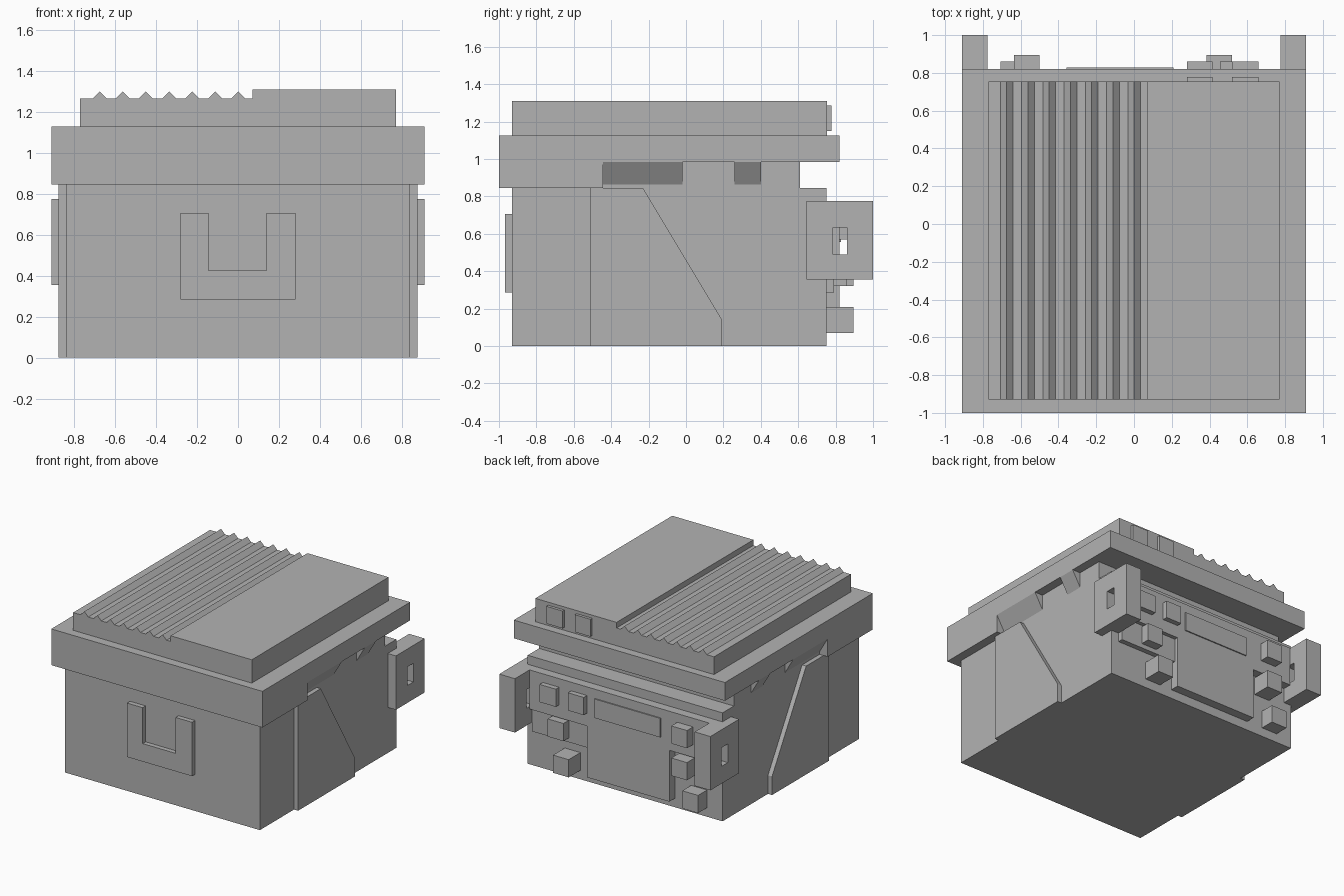
import bpy, bmesh
from mathutils import Vector

if "Cube" in bpy.data.objects:
    bpy.data.objects.remove(bpy.data.objects["Cube"])

grey = bpy.data.materials.new("plain grey")
grey.diffuse_color = (0.45, 0.45, 0.45, 1)
grey.use_nodes = True
grey.node_tree.nodes["Principled BSDF"].inputs["Base Color"].default_value = grey.diffuse_color


def prism(name, faces2d, axis, lo, hi):
    """Extrude flat faces (lists of 2D points) along axis 'x' (y,z) or 'y' (x,z)."""
    bm = bmesh.new()
    cache = {}

    def vert(p):
        if p not in cache:
            cache[p] = bm.verts.new((lo, p[0], p[1]) if axis == 'x' else (p[0], lo, p[1]))
        return cache[p]

    faces = [bm.faces.new([vert(p) for p in f]) for f in faces2d]
    out = bmesh.ops.extrude_face_region(bm, geom=faces, use_keep_orig=True)
    step = Vector((hi - lo, 0, 0)) if axis == 'x' else Vector((0, hi - lo, 0))
    moved = [g for g in out['geom'] if isinstance(g, bmesh.types.BMVert)]
    bmesh.ops.translate(bm, verts=moved, vec=step)
    bmesh.ops.recalc_face_normals(bm, faces=bm.faces)
    me = bpy.data.meshes.new(name)
    bm.to_mesh(me)
    bm.free()
    me.materials.append(grey)
    ob = bpy.data.objects.new(name, me)
    bpy.context.collection.objects.link(ob)
    return ob


def rect(a0, a1, b0, b1):
    return [(a0, b0), (a1, b0), (a1, b1), (a0, b1)]


def box(name, x0, x1, y0, y1, z0, z1):
    return prism(name, [rect(x0, x1, z0, z1)], 'y', y0, y1)


# Main body with a ledge at the back
prism("body", [[(-.93, 0), (.75, 0), (.75, .845), (.61, .845), (.61, 1.0), (-.93, 1.0)]],
      'x', -.84, .84)

# Overhanging rim, deeper at the front
prism("rim", [[(-1, .845), (-.445, .845), (-.445, .985), (.82, .985), (.82, 1.127), (-1, 1.127)]],
      'x', -.91, .91)

# Lid: ridged left half, raised flat right half
lid = [(-.77, 1.10), (-.77, 1.265)]
for i in range(7):
    c = -.674 + i * .1125
    lid += [(c - .034, 1.265), (c, 1.299), (c + .034, 1.265)]
lid += [(.07, 1.265), (.07, 1.309), (.77, 1.309), (.77, 1.10)]
prism("lid", [lid], 'y', -.93, .755)
for x0, x1 in ((.28, .415), (.52, .66)):
    box("lid_button", x0, x1, .74, .777, 1.15, 1.285)

# Raised U-shaped handle plate on the front
prism("front_handle", [[(-.28, .285), (.28, .285), (.28, .705), (.14, .705), (.14, .425),
                        (-.145, .425), (-.145, .705), (-.28, .705)]], 'y', -.967, -.92)

for s in (-1, 1):
    # Slanted side plates
    prism("side_plate", [[(-.51, 0), (.19, 0), (.19, .145), (-.23, .845), (-.51, .845)]],
          'x', s * .82, s * .875)
    # Wedge supports below the rim
    for y0, y1 in ((-.445, -.02), (.26, .40)):
        prism("rim_support", [[(s * .80, .865), (s * .84, .865), (s * .91, .985), (s * .80, .985)]],
              'y', y0, y1)
    # Rear brackets with a rectangular hole
    outer, inner = rect(.645, 1, .355, .775), rect(.785, .86, .49, .635)
    ring = [[outer[i], outer[(i + 1) % 4], inner[(i + 1) % 4], inner[i]] for i in range(4)]
    prism("rear_bracket", ring, 'x', s * .775, s * .91)

# Rear panels: T-shaped main panel, side panel, thin plate
prism("rear_panel", [[(-.43, .07), (.28, .07), (.28, .47), (.775, .47), (.775, .775),
                      (-.775, .775), (-.775, .47), (-.43, .47)]], 'y', .74, .82)
box("rear_side_panel", .28, .775, .74, .79, .285, .47)
box("rear_thin_plate", -.357, .21, .81, .829, .555, .703)

# Rear buttons: x0, x1, outer y, bottom z
for x0, x1, y, z in ((.52, .66, .86, .57), (.28, .415, .86, .57), (.455, .59, .86, .32),
                     (.385, .52, .895, .07), (-.635, -.5, .895, .57),
                     (-.635, -.5, .895, .32), (-.706, -.57, .86, .07)):
    box("rear_button", x0, x1, .74, y, z, z + .138)
